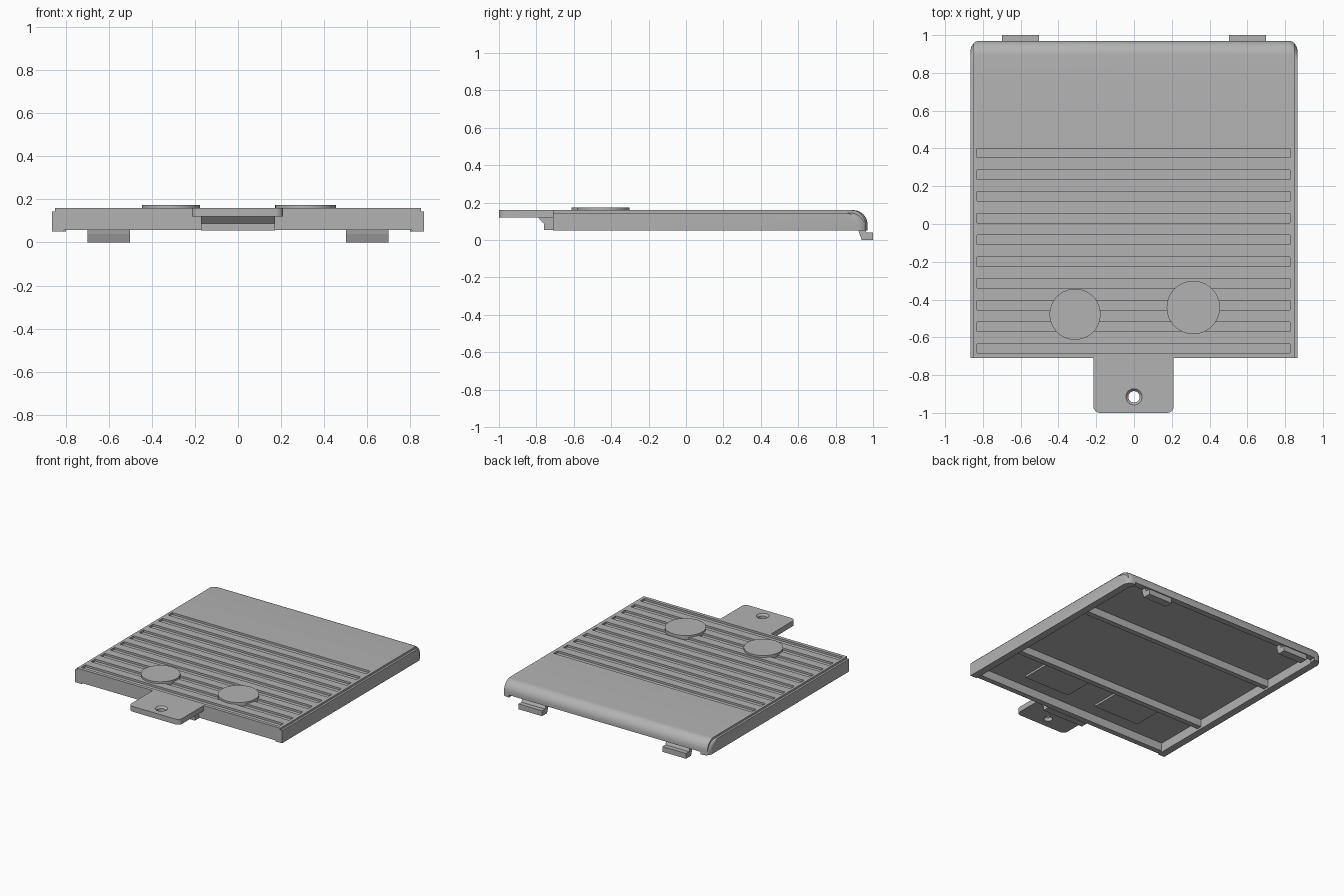
import bpy, bmesh
from math import sin, cos, pi, radians
from mathutils import Matrix

cube = bpy.data.objects.get("Cube")
if cube:
    bpy.data.objects.remove(cube, do_unlink=True)

GREY = (0.45, 0.45, 0.45, 1)
grey = bpy.data.materials.new("grey plastic")
grey.use_nodes = True
grey.diffuse_color = GREY
grey.node_tree.nodes["Principled BSDF"].inputs["Base Color"].default_value = GREY


def finish(name, bm):
    bmesh.ops.recalc_face_normals(bm, faces=bm.faces)
    mesh = bpy.data.meshes.new(name)
    bm.to_mesh(mesh)
    bm.free()
    mesh.materials.append(grey)
    obj = bpy.data.objects.new(name, mesh)
    bpy.context.collection.objects.link(obj)
    return obj


def loft(name, rings):
    """Skin a list of closed rings and cap both ends."""
    bm = bmesh.new()
    rings = [[bm.verts.new(p) for p in ring] for ring in rings]
    n = len(rings[0])
    for a, b in zip(rings, rings[1:]):
        for i in range(n):
            j = (i + 1) % n
            bm.faces.new((a[i], a[j], b[j], b[i]))
    bm.faces.new(rings[0])
    bm.faces.new(rings[-1])
    return finish(name, bm)


def boxes(name, bounds):
    """One mesh of separate boxes, each given as x, y and z ranges."""
    bm = bmesh.new()
    for ranges in bounds:
        size = [b - a for a, b in ranges]
        mid = [(a + b) / 2 for a, b in ranges]
        bmesh.ops.create_cube(bm, size=1, matrix=Matrix.Translation(mid) @ Matrix.Diagonal((*size, 1)))
    return finish(name, bm)


def cylinder(name, x, y, z0, z1, r0, r1):
    bm = bmesh.new()
    bmesh.ops.create_cone(bm, cap_ends=True, segments=48, radius1=r0, radius2=r1, depth=z1 - z0,
                          matrix=Matrix.Translation((x, y, (z0 + z1) / 2)))
    return finish(name, bm)


def cut(target, cutter):
    mod = target.modifiers.new("cut", 'BOOLEAN')
    mod.operation = 'DIFFERENCE'
    mod.solver = 'EXACT'
    mod.object = cutter
    bpy.context.view_layer.objects.active = target
    bpy.ops.object.modifier_apply(modifier=mod.name)
    bpy.data.objects.remove(cutter, do_unlink=True)


def smooth(obj):
    bpy.ops.object.select_all(action='DESELECT')
    obj.select_set(True)
    bpy.context.view_layer.objects.active = obj
    bpy.ops.object.shade_smooth_by_angle(angle=radians(30))


FRONT, BACK, BOTTOM, TOP, ROOF = -0.71, 0.97, 0.05, 0.16, 0.12


# Cover: side outline lofted across x, stepped along the side edges
def outline(x, drop, inset):
    back, top, r = BACK - inset, TOP - drop, 0.075
    arc = [(x, back - r + r * sin(t), top - r + r * cos(t))
           for t in (i * pi / 20 for i in range(11))]
    return [(x, FRONT, BOTTOM), (x, FRONT, top)] + arc + [(x, back, BOTTOM)]


half = [(0.865, 0.015, 0.045), (0.86, 0.015, 0.03), (0.85, 0.015, 0.015),
        (0.85, 0, 0.013), (0.838, 0, 0.004), (0.82, 0, 0)]
sections = [(-x, d, i) for x, d, i in half] + half[::-1]
cover = loft("cover", [outline(*s) for s in sections])

# Hollow underside, raised front and back rims, grip grooves
cut(cover, boxes("cavity", [((-0.81, 0.81), (-0.67, 0.925), (0, ROOF))]))
cut(cover, boxes("rim_cutter", [((-0.81, 0.81), (-0.75, -0.66), (0, 0.058)),
                                ((-0.8, 0.8), (0.9, 1), (0, 0.068))]))
cut(cover, boxes("groove_cutter", [((-0.83, 0.825), (y - 0.025, y + 0.025), (0.145, 0.2))
                                   for y in (0.376 - 0.115 * i for i in range(10))]))
smooth(cover)

# Stiffening ribs and raised pads under the roof
for name, y in (("back_rib", 0.44), ("front_rib", -0.27)):
    boxes(name, [((-0.81, 0.81), (y - 0.02, y + 0.02), (0.065, ROOF))])
for side, x in (("left", 0.31), ("right", -0.31)):
    boxes(side + "_pad", [((x - 0.19, x + 0.19), (-0.56, -0.3), (0.105, ROOF))])

# Round buttons on top
for name, x, y, r in (("right_button", -0.312, -0.478, 0.135),
                      ("left_button", 0.314, -0.442, 0.141)):
    smooth(cylinder(name, x, y, TOP - 0.02, 0.174, r, r))

# Screw tab with rounded corners and a countersunk hole
R = 0.035
corners = [(cx + R * cos(a + i * pi / 12), -1 + R + R * sin(a + i * pi / 12))
           for cx, a in ((-0.215 + R, pi), (0.21 - R, 1.5 * pi)) for i in range(7)]
plan = [(-0.215, FRONT)] + corners + [(0.21, FRONT)]
tab = loft("screw_tab", [[(x, y, z) for x, y in plan] for z in (ROOF, TOP)])
cut(tab, cylinder("hole_cutter", 0, -0.915, 0, 0.3, 0.03, 0.03))
cut(tab, cylinder("countersink_cutter", 0, -0.915, 0.14, 0.17, 0.025, 0.052))
smooth(tab)

# Sloped brace beneath the tab
brace = [(FRONT, 0.055), (-0.76, 0.055), (-0.76, 0.088), (-0.79, ROOF), (FRONT, ROOF)]
loft("tab_brace", [[(x, y, z) for y, z in brace] for x in (-0.172, 0.172)])

# Latch hooks at the back: a stem inside the wall and an outward foot
hook = [(0.91, 0.11), (0.925, 0.04), (0.94, 0), (1, 0), (1, 0.04), (0.965, 0.04),
        (0.955, 0.06), (0.945, 0.11)]
for side, s in (("left", 1), ("right", -1)):
    loft(side + "_hook", [[(s * x, y, z) for y, z in hook] for x in (0.503, 0.7)])
